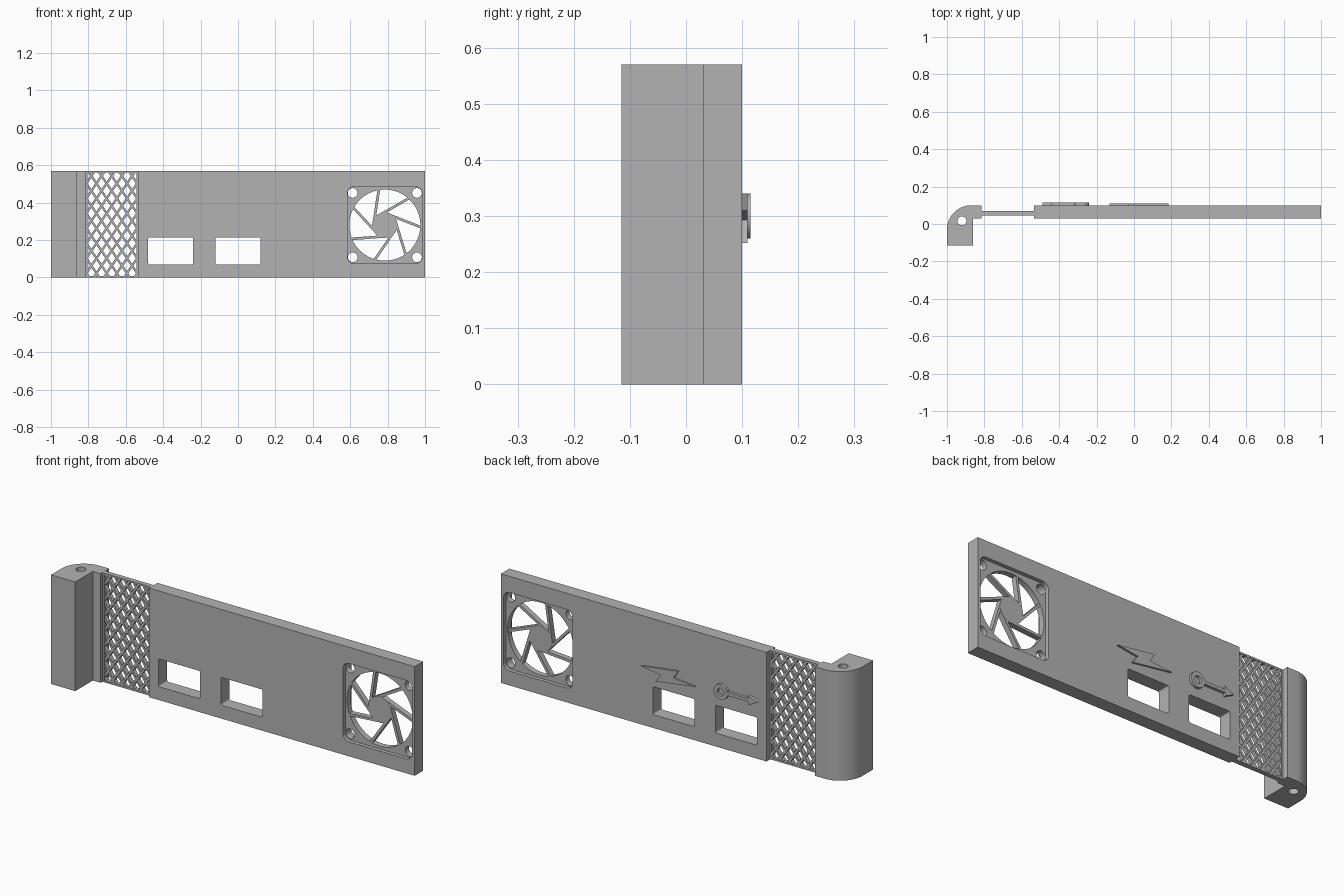
import bpy, bmesh, math
from mathutils import Matrix, Vector

cube = bpy.data.objects.get("Cube")
if cube:
    bpy.data.objects.remove(cube)

grey = bpy.data.materials.new("plain_grey")
grey.use_nodes = True
grey.diffuse_color = (0.45, 0.45, 0.45, 1)
grey.node_tree.nodes["Principled BSDF"].inputs["Base Color"].default_value = grey.diffuse_color

HEIGHT = 0.57


def arc(cx, cy, r, start=0, end=360, n=40):
    """Points on an arc; a full circle leaves out the repeated end point."""
    count = n if end - start == 360 else n + 1
    angles = [math.radians(start + (end - start) * i / n) for i in range(count)]
    return [(cx + r * math.cos(a), cy + r * math.sin(a)) for a in angles]


def rounded(x0, x1, y0, y1, r):
    pts = []
    corners = [(x1 - r, y1 - r), (x0 + r, y1 - r), (x0 + r, y0 + r), (x1 - r, y0 + r)]
    for i, (x, y) in enumerate(corners):
        pts += arc(x, y, r, i * 90, i * 90 + 90, 5)
    return pts


def rect(x0, x1, y0, y1):
    return [(x0, y0), (x1, y0), (x1, y1), (x0, y1)]


def bar(p, q, width):
    p, q = Vector(p), Vector(q)
    d = (q - p).normalized() * width / 2
    side = Vector((-d.y, d.x))
    return [p + side, p - side, q - side, q + side]


def filled_mesh(loops, low, high):
    """Fill the first outline, with the later loops as holes, and extrude it."""
    curve = bpy.data.curves.new("outline", "CURVE")
    curve.dimensions = "2D"
    curve.fill_mode = "BOTH"
    curve.extrude = (high - low) / 2
    for loop in loops:
        spline = curve.splines.new("POLY")
        spline.points.add(len(loop) - 1)
        for point, co in zip(spline.points, loop):
            point.co = (co[0], co[1], 0, 1)
        spline.use_cyclic_u = True
    temp = bpy.data.objects.new("outline", curve)
    bpy.context.collection.objects.link(temp)
    deps = bpy.context.evaluated_depsgraph_get()
    mesh = bpy.data.meshes.new_from_object(temp.evaluated_get(deps))
    bpy.data.objects.remove(temp)
    bpy.data.curves.remove(curve)
    return mesh


def part(name, pieces, low, high, upright=True):
    """Extrude pieces along y (outlines in x, z) or along z (outlines in x, y)."""
    mid = (low + high) / 2
    if upright:
        place = Matrix.Translation((0, mid, 0)) @ Matrix.Rotation(math.pi / 2, 4, "X")
    else:
        place = Matrix.Translation((0, 0, mid))
    bm = bmesh.new()
    for loops in pieces:
        piece = filled_mesh(loops, low, high)
        bm.from_mesh(piece)
        bpy.data.meshes.remove(piece)
    bmesh.ops.remove_doubles(bm, verts=bm.verts, dist=1e-5)
    bmesh.ops.recalc_face_normals(bm, faces=bm.faces)
    bm.transform(place)
    mesh = bpy.data.meshes.new(name)
    bm.to_mesh(mesh)
    bm.free()
    mesh.materials.clear()
    mesh.materials.append(grey)
    obj = bpy.data.objects.new(name, mesh)
    bpy.context.collection.objects.link(obj)
    bpy.ops.object.select_all(action="DESELECT")
    obj.select_set(True)
    bpy.context.view_layer.objects.active = obj
    bpy.ops.object.shade_smooth_by_angle(angle=math.radians(30))
    return obj


# Main panel with two port windows and the fan opening
FAN_X, FAN_Z, FAN_R = 0.785, 0.28, 0.19
windows = [rounded(x, x + 0.24, 0.07, 0.215, 0.008) for x in (-0.48, -0.12)]
fan_opening = rounded(FAN_X - 0.2, FAN_X + 0.2, FAN_Z - 0.205, FAN_Z + 0.205, 0.035)
part("panel", [[rect(-0.535, 1, 0, HEIGHT), *windows, fan_opening]], 0.03, 0.1)

# Recessed fan frame with screw holes
screw_holes = [arc(FAN_X + sx * 0.172, FAN_Z + sz * 0.172, 0.026, n=20)
               for sx in (-1, 1) for sz in (-1, 1)]
frame = rounded(FAN_X - 0.203, FAN_X + 0.203, FAN_Z - 0.208, FAN_Z + 0.208, 0.035)
part("fan_frame", [[frame, arc(FAN_X, FAN_Z, FAN_R, n=64), *screw_holes]], 0.05, 0.08)

# Fan hub with swept spokes
spokes = []
for i in range(7):
    a = math.radians(120 + i * 360 / 7)
    start = Vector((FAN_X + 0.06 * math.cos(a), FAN_Z + 0.06 * math.sin(a)))
    sweep = Vector((math.sin(a), -math.cos(a)))
    spokes.append([bar(start - sweep * 0.02, start + sweep * 0.184, 0.014)])
part("fan_spokes", spokes, 0.051, 0.079)
part("fan_hub", [[arc(FAN_X, FAN_Z, 0.068, n=28)]], 0.05, 0.08)

# Diamond mesh: bars in both slants, clipped to the opening
X0, X1 = -0.82, -0.53
PITCH_X, PITCH_Z = 0.0545, 0.08
slope = PITCH_Z / PITCH_X
rise = slope * (X1 - X0)
strands = []
for k in range(math.ceil(-rise / PITCH_Z), math.ceil(HEIGHT / PITCH_Z)):
    z_start = k * PITCH_Z + 0.01
    t0 = max(0, -z_start / rise) + 0.01
    t1 = min(1, (HEIGHT - z_start) / rise) - 0.01
    if t1 - t0 < 0.03:
        continue
    for mirrored in (False, True):
        ends = []
        for t in (t0, t1):
            across = 1 - t if mirrored else t
            ends.append((X0 + across * (X1 - X0), z_start + t * rise))
        strands.append([bar(*ends, 0.012)])
part("mesh_strands", strands, 0.046, 0.069)
mesh_hole = rect(-0.805, -0.542, 0.009, HEIGHT - 0.009)
part("mesh_border", [[rect(X0, X1, 0, HEIGHT), mesh_hole]], 0.045, 0.07)

# Rounded hinge post with a vertical pin hole
post = [(-0.86, -0.115), (-0.86, 0.03), (-0.815, 0.03), (-0.815, 0.1)]
post += arc(-0.87, -0.03, 0.13, 90, 180, 20) + [(-1, -0.115)]
part("hinge_post", [[post, arc(-0.92, 0.017, 0.024, n=24)]], 0, HEIGHT, upright=False)

# Raised markers on the back
bolt = [(0.185, 0.31), (-0.03, 0.34), (-0.005, 0.297),
        (-0.13, 0.285), (0.1, 0.252), (0.07, 0.293)]
part("bolt_relief", [[bolt]], 0.095, 0.11)
ring = [arc(-0.28, 0.3, 0.04, n=28), arc(-0.28, 0.3, 0.02, n=28)]
stem = [bar((-0.315, 0.3), (-0.45, 0.3), 0.016)]
tip = [[(-0.49, 0.3), (-0.44, 0.325), (-0.44, 0.275)]]
part("port_relief", [ring, stem, tip], 0.095, 0.115)
